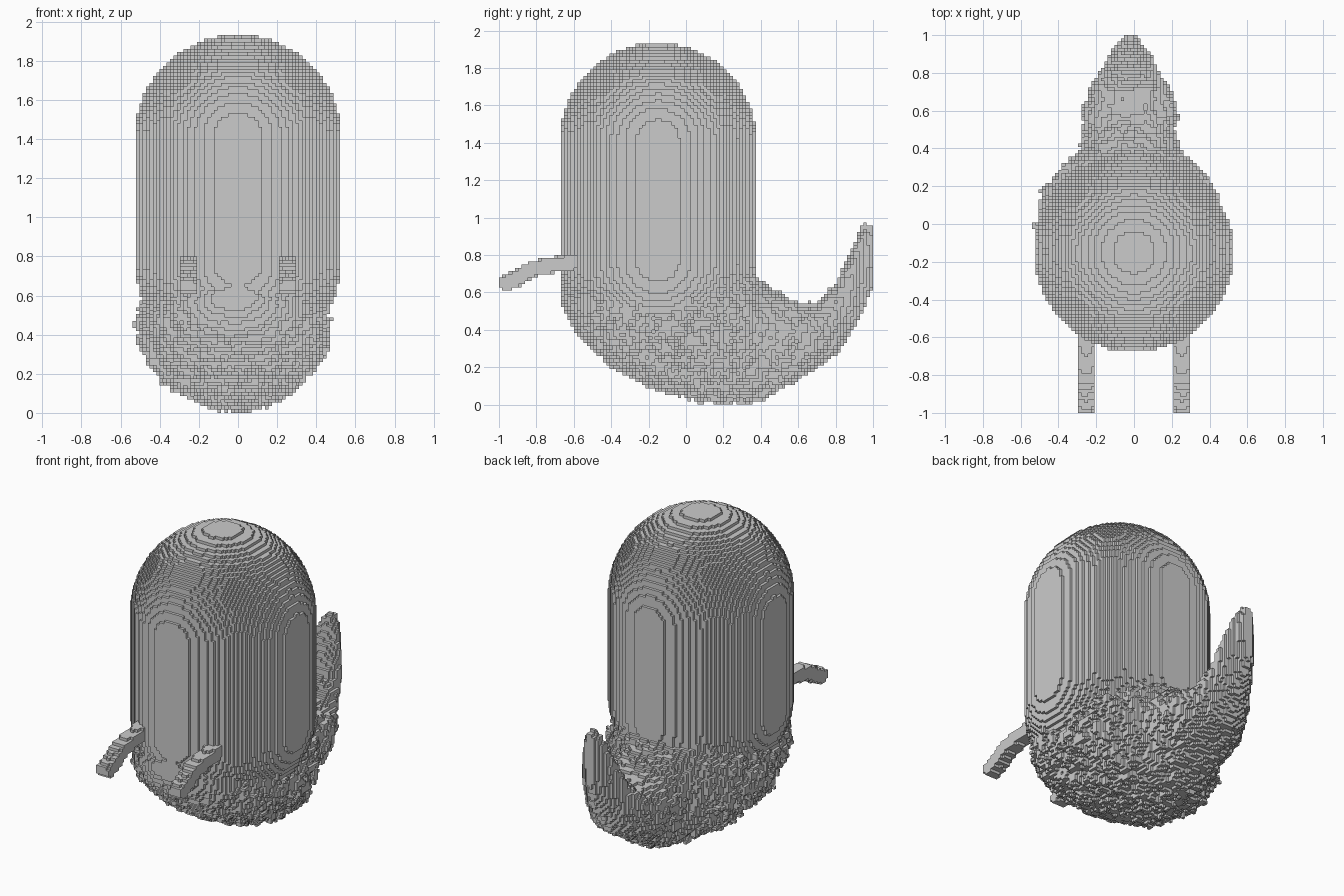
import bpy, math
from mathutils import Vector, noise

if "Cube" in bpy.data.objects:
    bpy.data.objects.remove(bpy.data.objects["Cube"])

S = 2 / 115                      # block edge length
Y0 = -1.0
filled = set()
parts = {}


def voxelise(name, inside, lo, hi):
    """Fill every free block whose centre lies inside the given shape."""
    cells = set()
    i0, j0, k0 = math.floor(lo[0] / S), max(0, math.floor((lo[1] - Y0) / S)), max(0, math.floor((lo[2]) / S))
    i1, j1, k1 = math.ceil(hi[0] / S), min(115, math.ceil((hi[1] - Y0) / S)), math.ceil(hi[2] / S)
    for i in range(i0, i1):
        for j in range(j0, j1):
            for k in range(k0, k1):
                if (i, j, k) not in filled and inside((i + .5) * S, Y0 + (j + .5) * S, (k + .5) * S):
                    cells.add((i, j, k))
    filled.update(cells)
    parts[name] = cells


# Domed body: upright capsule
R, CY, Z_LOW, Z_HIGH = 0.526, -0.15, 0.77, 1.408


def capsule(x, y, z):
    dz = z - min(max(z, Z_LOW), Z_HIGH)
    return x * x + (y - CY) ** 2 + dz * dz < R * R


# Shaggy base and tail: y, bottom, top, half width
SECTIONS = [
    (-.67, .54, .64, .10), (-.6, .41, .66, .25), (-.5, .30, .67, .36), (-.4, .21, .68, .425),
    (-.2, .10, .70, .475), (0, .05, .73, .485), (.2, .02, .77, .435), (.3, .015, .75, .35),
    (.4, .03, .66, .255), (.5, .08, .59, .235), (.6, .14, .54, .25), (.7, .20, .54, .215),
    (.8, .26, .65, .155), (.9, .42, .86, .11), (.95, .51, .97, .07), (1.0, .64, .96, .03)]


def shaggy(x, y, z):
    for a, b in zip(SECTIONS, SECTIONS[1:]):
        if a[0] <= y <= b[0]:
            t = (y - a[0]) / (b[0] - a[0])
            bottom, top, w = (a[n] + t * (b[n] - a[n]) for n in (1, 2, 3))
            mid = bottom + 0.6 * (top - bottom)
            h = top - mid if z > mid else mid - bottom
            # the base leans slightly to the left
            f = (abs(x + .022) / w) ** 2.1 + (abs(z - mid) / h) ** 2.1
            if f > 1.5 or f < 0.5:
                return f < 1
            p = Vector((x, y, z))
            return f < 1 + .16 * noise.noise(p * 37) + .17 * noise.noise(p * 17) + .08 * noise.noise(p * 7)
    return False


# Arms: drooping rods
ARM = [Vector(p) for p in ((-.56, .765), (-.72, .745), (-.82, .725), (-.90, .675), (-.96, .65))]


def arm(x, y, z):
    off = abs(x) - .255
    if abs(off) > .042:
        return False
    p = Vector((y, z))
    for a, b in zip(ARM, ARM[1:]):
        d = b - a
        t = min(max((p - a).dot(d) / d.length_squared, 0), 1)
        gap = (p - a - d * t).length
        if gap * gap + (.6 * off) ** 2 < .043 ** 2:
            return True
    return False


voxelise("domed_body", capsule, (-.55, -.7, .2), (.55, .4, 1.95))
voxelise("shaggy_base_and_tail", shaggy, (-.58, -.7, 0), (.56, 1, 1.02))
voxelise("left_arm", arm, (-.32, -1, .55), (-.2, -.5, .85))
voxelise("right_arm", arm, (.2, -1, .55), (.32, -.5, .85))

# Outer block faces: direction and corner loop
FACES = []
for axis in range(3):
    u, v = (axis + 1) % 3, (axis + 2) % 3
    for side in (0, 1):
        loop = []
        for cu, cv in ((0, 0), (1, 0), (1, 1), (0, 1)):
            c = [0, 0, 0]
            c[axis], c[u], c[v] = side, cu, cv
            loop.append(tuple(c))
        step = [0, 0, 0]
        step[axis] = 1 if side else -1
        FACES.append((step, loop if side else loop[::-1]))

for name, cells in parts.items():
    index, verts, faces = {}, [], []
    for i, j, k in sorted(cells):
        for (dx, dy, dz), loop in FACES:
            if (i + dx, j + dy, k + dz) in filled:
                continue
            face = []
            for cx, cy, cz in loop:
                key = (i + cx, j + cy, k + cz)
                if key not in index:
                    index[key] = len(verts)
                    verts.append((key[0] * S, Y0 + key[1] * S, key[2] * S))
                face.append(index[key])
            faces.append(face)
    mesh = bpy.data.meshes.new(name)
    mesh.from_pydata(verts, [], faces)
    mesh.update()
    bpy.context.collection.objects.link(bpy.data.objects.new(name, mesh))
